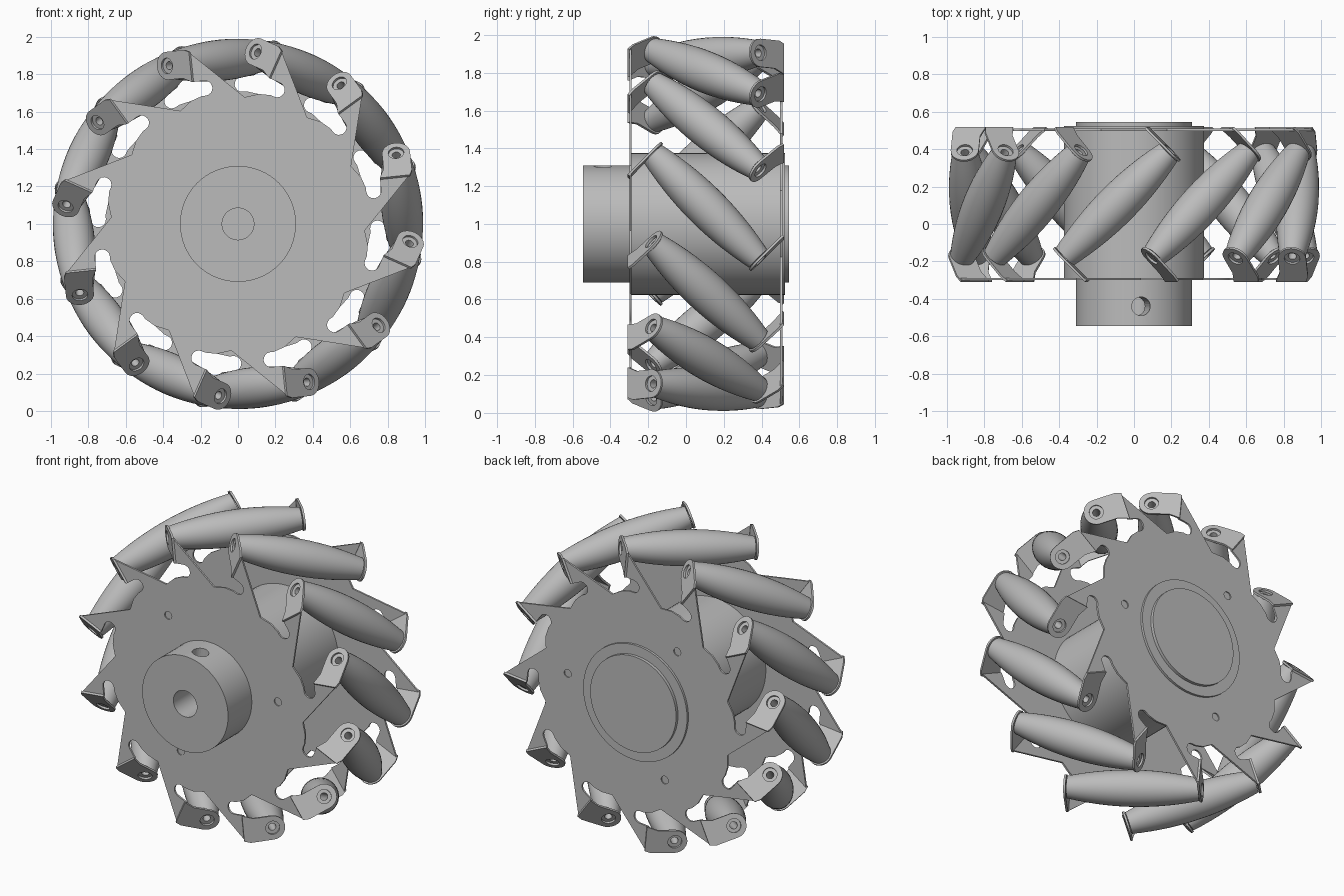
import bpy, bmesh
from math import sin, cos, pi, radians, sqrt
from mathutils import Matrix, Vector

if "Cube" in bpy.data.objects:
    bpy.data.objects.remove(bpy.data.objects["Cube"])

COUNT = 12
STEP = 2 * pi / COUNT
AXLE_R = 0.88      # wheel centre to roller centre
HALF_W = 0.405     # wheel middle to outer plate face
TILT = Matrix.Rotation(pi / 4, 4, 'X')
CENTRE = Matrix.Translation((0, 0.105, 1))

grey = bpy.data.materials.new("plain_grey")
grey.use_nodes = True
grey.diffuse_color = (0.5, 0.5, 0.5, 1)
grey.node_tree.nodes["Principled BSDF"].inputs["Base Color"].default_value = (0.5, 0.5, 0.5, 1)


def spin(angle):
    """Turn about the wheel axle, counter-clockwise seen from the front."""
    return Matrix.Rotation(-angle, 4, 'Y')


def arc(cx, cy, r, start, end, n):
    return [(cx + r * cos(radians(start + (end - start) * i / n)),
             cy + r * sin(radians(start + (end - start) * i / n))) for i in range(n + 1)]


def circle(cx, cy, r, n=24):
    return arc(cx, cy, r, 0, 360, n)[:-1]


def sheet(bm, loops, thick, matrix):
    """Flat sheet with holes, extruded along local z."""
    edges, verts = [], []
    for loop in loops:
        vs = [bm.verts.new((x, y, 0)) for x, y in loop]
        verts += vs
        edges += [bm.edges.new((vs[i - 1], vs[i])) for i in range(len(vs))]
    geo = bmesh.ops.triangle_fill(bm, edges=edges, use_beauty=True)["geom"]
    faces = [g for g in geo if isinstance(g, bmesh.types.BMFace)]
    ext = bmesh.ops.extrude_face_region(bm, geom=faces, use_keep_orig=True)["geom"]
    top = [g for g in ext if isinstance(g, bmesh.types.BMVert)]
    bmesh.ops.translate(bm, verts=top, vec=(0, 0, thick))
    bmesh.ops.transform(bm, matrix=matrix, verts=verts + top)


def lathe(bm, profile, segments):
    """Revolve (radius, height) points about local z."""
    vs = [bm.verts.new((r, 0, h)) for r, h in profile]
    es = [bm.edges.new(p) for p in zip(vs, vs[1:])]
    bmesh.ops.spin(bm, geom=vs + es, axis=(0, 0, 1), cent=(0, 0, 0),
                   angle=2 * pi, steps=segments, use_duplicate=False)
    bmesh.ops.remove_doubles(bm, verts=bm.verts, dist=1e-5)


def to_mesh(bm, name):
    bmesh.ops.recalc_face_normals(bm, faces=bm.faces)
    mesh = bpy.data.meshes.new(name)
    bm.to_mesh(mesh)
    bm.free()
    mesh.materials.append(grey)
    return mesh


def place(name, mesh, matrix):
    ob = bpy.data.objects.new(name, mesh)
    ob.matrix_world = matrix
    bpy.context.collection.objects.link(ob)
    return ob


parts = []

# Side plate: twelve hooked fingers, each ending in a bent tab
finger = [(0.67, -0.106), (0.941, 0.166), (0.78, 0.166)]
finger += arc(0.74, 0.10, 0.04, 0, -180, 8)
finger += [(0.70, 0.12), (0.68, 0.18)]
outline = []
for k in range(COUNT):
    c, s = cos(k * STEP), sin(k * STEP)
    outline += [(u * c - w * s, u * s + w * c) for u, w in finger]
bolt_spots = [(0.5 * cos(a), 0.5 * sin(a)) for a in (0, 2 * pi / 3, 4 * pi / 3)]

tab = [(-0.10, -0.176), (-0.075, -0.11)] + arc(0, 0, 0.075, 180, 0, 12)
tab += [(0.075, -0.14), (0.061, -0.176)]

bm = bmesh.new()
face_on = Matrix.Translation((0, 0.012 - HALF_W, 0)) @ Matrix.Rotation(pi / 2, 4, 'X')
sheet(bm, [outline] + [circle(x, y, 0.026, 16) for x, y in bolt_spots], 0.012, face_on)
for k in range(COUNT):
    at_tab = spin(k * STEP) @ Matrix.Translation((AXLE_R, 0, 0)) @ TILT @ Matrix.Translation((0, 0, 0.397))
    sheet(bm, [tab, circle(0, 0, 0.042)], 0.013, at_tab)
# Recessed pins in the plate holes
for x, y in bolt_spots:
    sheet(bm, [circle(x, y, 0.027, 16)], 0.005, face_on)
plate = to_mesh(bm, "side_plate")

base = CENTRE @ spin(radians(6))
parts.append(place("front_plate", plate, base))
parts.append(place("back_plate", plate, base @ Matrix.Rotation(pi, 4, 'X')))

# Barrel rollers, curved so that together they make a round rim
half, n = 0.393, 14
profile = [(0.022, -half)]
for i in range(n + 1):
    s = -half + 2 * half * i / n
    profile.append((0.99 - sqrt(AXLE_R ** 2 + s * s / 2), s))
profile += [(0.022, half), (0.022, -half)]
bm = bmesh.new()
lathe(bm, profile, 32)
roller = to_mesh(bm, "roller")
for k in range(COUNT):
    m = base @ spin(k * STEP) @ Matrix.Translation((AXLE_R, 0, 0)) @ TILT
    parts.append(place(f"roller_{k + 1}", roller, m))

# Hub: bored front boss, wide drum, raised back cap
bm = bmesh.new()
lathe(bm, [(0, 0), (0.085, 0), (0.085, -0.545), (0.31, -0.545), (0.31, -0.295),
           (0.375, -0.295), (0.375, 0.525), (0.31, 0.525), (0.31, 0.545), (0, 0.545)], 64)
hub = place("hub", to_mesh(bm, "hub"),
            Matrix.Translation((0, 0, 1)) @ Matrix.Rotation(-pi / 2, 4, 'X'))
parts.append(hub)

# Set-screw hole in the boss
bm = bmesh.new()
sheet(bm, [circle(0, 0, 0.05)], 0.4, Matrix.Identity(4))
aim = Vector((cos(radians(83)), 0, sin(radians(83)))).to_track_quat('Z', 'Y').to_matrix().to_4x4()
cutter = place("set_screw_cutter", to_mesh(bm, "set_screw_cutter"),
               Matrix.Translation((0, -0.44, 1)) @ aim)
cutter.hide_render = True
cutter.display_type = 'WIRE'
cut = hub.modifiers.new("set_screw_hole", 'BOOLEAN')
cut.operation, cut.object, cut.solver = 'DIFFERENCE', cutter, 'EXACT'

# Smooth the round surfaces, keep the edges sharp
bpy.ops.object.select_all(action='DESELECT')
for ob in parts:
    ob.select_set(True)
bpy.context.view_layer.objects.active = hub
bpy.ops.object.shade_smooth_by_angle(angle=radians(30))
cutter.hide_set(True)
